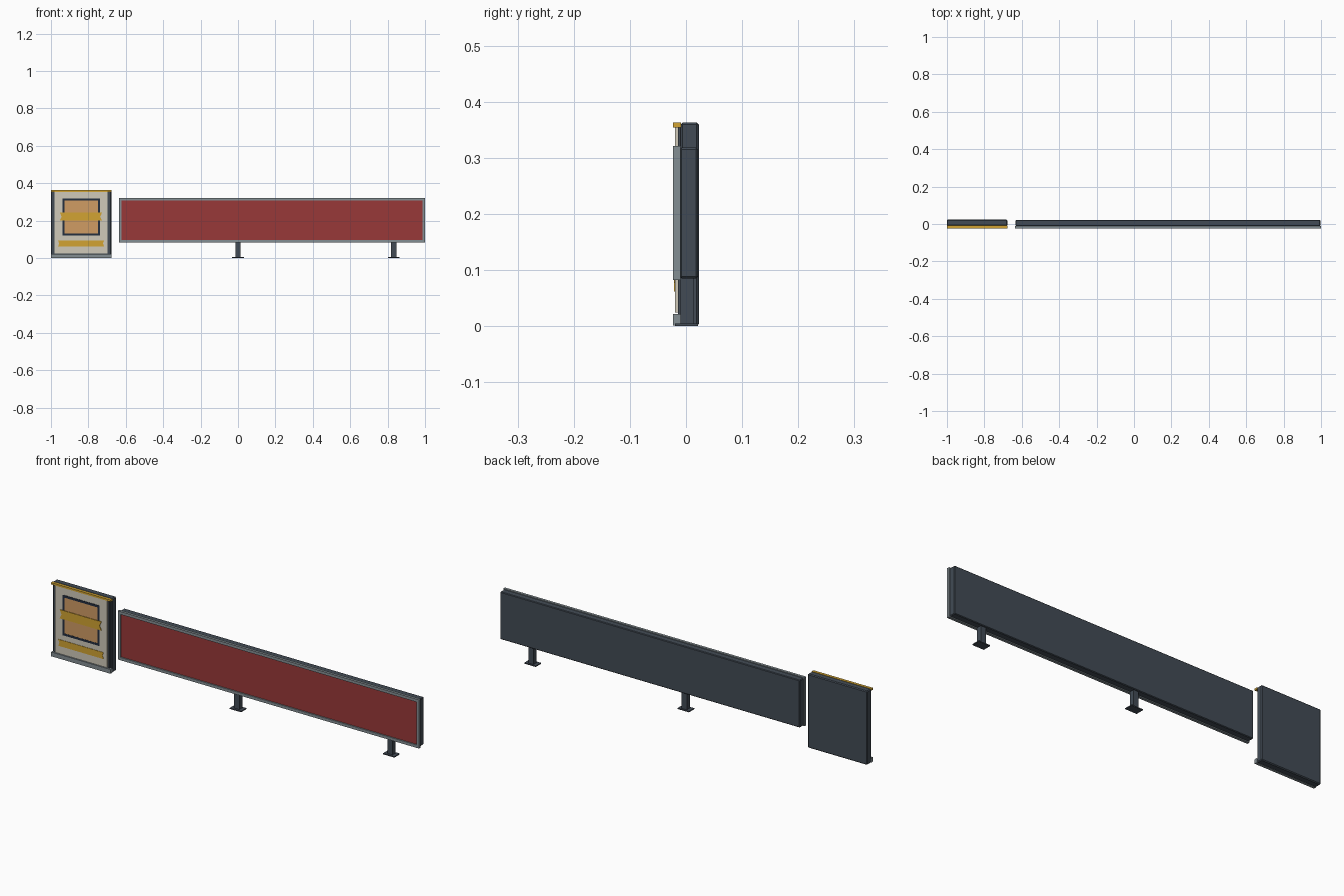
import bpy, bmesh

if "Cube" in bpy.data.objects:
    bpy.data.objects.remove(bpy.data.objects["Cube"])

def material(name, r, g, b):
    lin = [(c / 255 / 12.92) if c < 11 else ((c / 255 + 0.055) / 1.055) ** 2.4 for c in (r, g, b)]
    m = bpy.data.materials.new(name)
    m.diffuse_color = (*lin, 1)
    m.use_nodes = True
    m.node_tree.nodes["Principled BSDF"].inputs["Base Color"].default_value = m.diffuse_color
    return m

STEEL = material("dark steel", 66, 75, 85)
GREY = material("trim grey", 132, 142, 147)
RED = material("panel red", 152, 56, 56)
CREAM = material("cream", 208, 202, 186)
NAVY = material("navy", 36, 46, 62)
ORANGE = material("tan orange", 208, 156, 100)
GOLD = material("gold", 210, 164, 50)

def finish(bm, name, mat, bevel=0):
    bmesh.ops.recalc_face_normals(bm, faces=bm.faces)
    me = bpy.data.meshes.new(name)
    bm.to_mesh(me)
    bm.free()
    me.materials.append(mat)
    ob = bpy.data.objects.new(name, me)
    bpy.context.collection.objects.link(ob)
    if bevel:
        mod = ob.modifiers.new("bevel", 'BEVEL')
        mod.width = bevel
        mod.segments = 1
    return ob

def prism(name, pts, y0, y1, mat, bevel=0):
    """Outline in x,z extruded from y0 to y1."""
    bm = bmesh.new()
    face = bm.faces.new([bm.verts.new((x, y0, z)) for x, z in pts])
    ext = bmesh.ops.extrude_face_region(bm, geom=[face])
    verts = [v for v in ext['geom'] if isinstance(v, bmesh.types.BMVert)]
    bmesh.ops.translate(bm, verts=verts, vec=(0, y1 - y0, 0))
    return finish(bm, name, mat, bevel)

def box(name, x0, x1, y0, y1, z0, z1, mat, bevel=0):
    return prism(name, [(x0, z0), (x1, z0), (x1, z1), (x0, z1)], y0, y1, mat, bevel)

def frame(name, x0, x1, z0, z1, w, y0, y1, mat):
    """Four rails around an opening."""
    box(name + "_top", x0, x1, y0, y1, z1 - w, z1, mat)
    box(name + "_bottom", x0, x1, y0, y1, z0, z0 + w, mat)
    box(name + "_left", x0, x0 + w, y0, y1, z0 + w, z1 - w, mat)
    box(name + "_right", x1 - w, x1, y0, y1, z0 + w, z1 - w, mat)

def ribbon(name, x0, x1, z0, z1, notch, y0, y1):
    """Band with notched ends."""
    zm = (z0 + z1) / 2
    prism(name, [(x0, z0), (x1, z0), (x1 - notch, zm), (x1, z1), (x0, z1), (x0 + notch, zm)],
          y0, y1, GOLD)

# small sign: cabinet, backing, face and trim bars
box("small_cabinet", -1.0, -0.677, -0.010, 0.023, 0.0, 0.363, STEEL, 0.004)
box("small_backing", -0.99, -0.687, -0.0145, -0.009, 0.015, 0.357, STEEL)
box("small_face", -0.98, -0.697, -0.0195, -0.0145, 0.024, 0.354, CREAM)
box("small_top_bar", -1.0, -0.677, -0.023, -0.009, 0.354, 0.363, GOLD)
box("small_bottom_bar", -1.0, -0.677, -0.023, -0.009, 0.001, 0.022, GREY)

# emblem square with two bands
frame("emblem_border", -0.938, -0.738, 0.12, 0.318, 0.011, -0.0215, -0.019, NAVY)
box("emblem_field", -0.927, -0.749, -0.0208, -0.019, 0.131, 0.307, ORANGE)
ribbon("emblem_band", -0.953, -0.727, 0.2, 0.243, 0.01, -0.0235, -0.0205)
ribbon("lower_band", -0.962, -0.716, 0.062, 0.094, 0.006, -0.0215, -0.019)

# long sign: cabinet, red face and raised frame
box("long_cabinet", -0.633, 0.996, -0.011, 0.021, 0.085, 0.318, STEEL, 0.003)
box("long_face", -0.624, 0.987, -0.017, -0.010, 0.095, 0.308, RED)
frame("long_frame", -0.637, 1.0, 0.082, 0.321, 0.014, -0.023, -0.010, GREY)

# posts with base plates
for i, x in enumerate((0.0, 0.833)):
    box(f"post_{i + 1}", x - 0.014, x + 0.014, -0.010, 0.014, 0.004, 0.088, STEEL)
    box(f"post_base_{i + 1}", x - 0.031, x + 0.031, -0.020, 0.021, 0.0, 0.005, STEEL)
